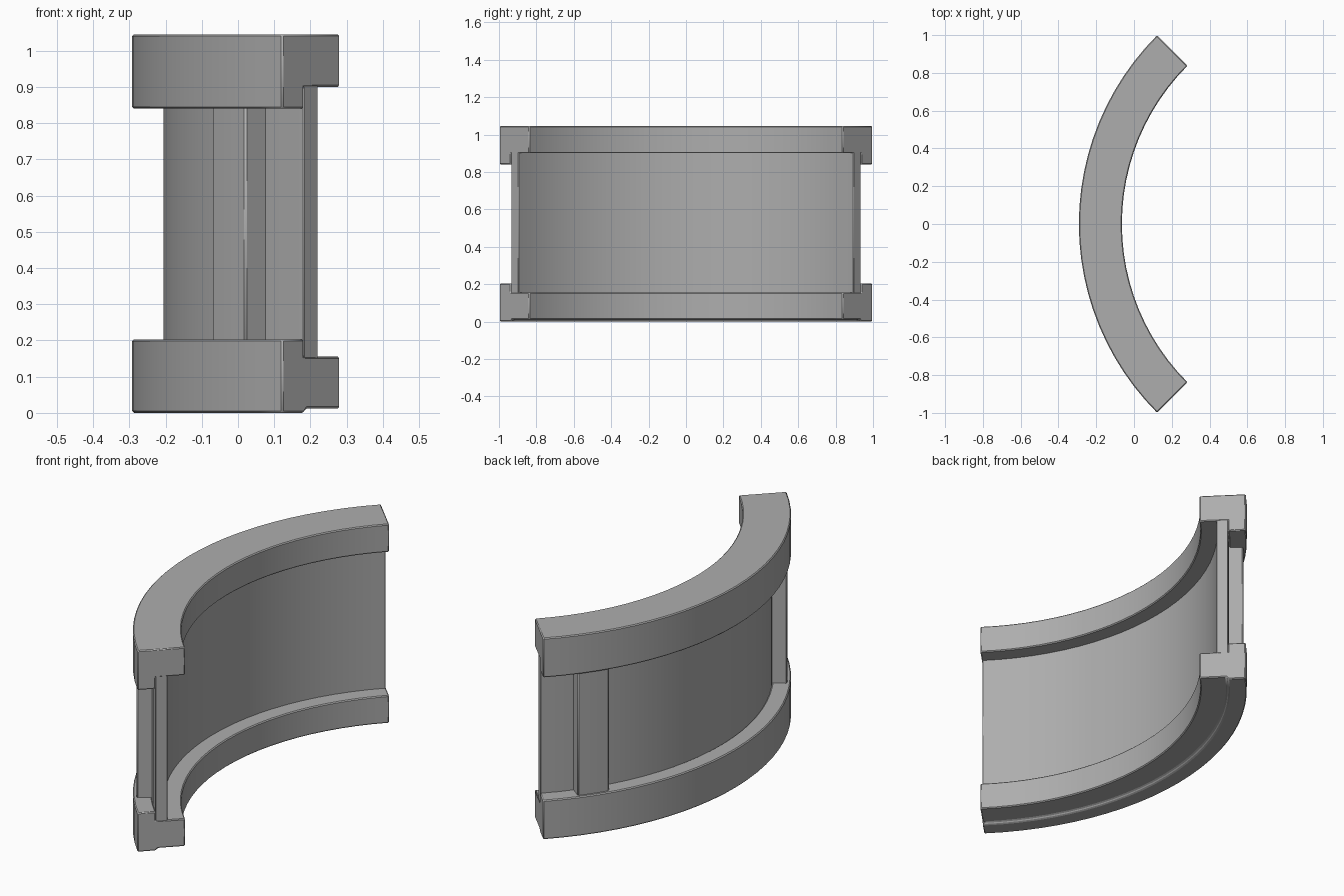
import bpy, bmesh
from math import sin, cos, radians

cube = bpy.data.objects.get("Cube")
if cube:
    bpy.data.objects.remove(cube, do_unlink=True)

CENTER_X = 1.12      # centre of the arc
R_IN, R_WALL_IN, R_WALL, R_POST, R_OUT = 1.184, 1.268, 1.325, 1.396, 1.412
HALF_ANGLE = 45
TOP = 1.045

stone = bpy.data.materials.new("grey stone")
stone.use_nodes = True
GREY = (0.42, 0.42, 0.42, 1)
stone.diffuse_color = GREY
bsdf = stone.node_tree.nodes["Principled BSDF"]
bsdf.inputs["Base Color"].default_value = GREY
bsdf.inputs["Roughness"].default_value = 0.8


def sweep(name, profile, start, end, steps, bevel):
    """Sweep a closed (radius, height) profile along the arc, with capped ends."""
    bm = bmesh.new()
    rings = []
    for i in range(steps + 1):
        a = radians(start + (end - start) * i / steps)
        rings.append([bm.verts.new((CENTER_X - r * cos(a), r * sin(a), z))
                      for r, z in profile])
    n = len(profile)
    for a, b in zip(rings, rings[1:]):
        for k in range(n):
            m = (k + 1) % n
            bm.faces.new((a[k], a[m], b[m], b[k]))
    bm.faces.new(rings[0])
    bm.faces.new(rings[-1])
    bmesh.ops.recalc_face_normals(bm, faces=bm.faces)
    mesh = bpy.data.meshes.new(name)
    bm.to_mesh(mesh)
    bm.free()
    mesh.materials.append(stone)
    obj = bpy.data.objects.new(name, mesh)
    bpy.context.collection.objects.link(obj)
    mod = obj.modifiers.new("worn edges", 'BEVEL')
    mod.width = bevel
    mod.segments = 1
    mod.limit_method = 'ANGLE'
    mod.angle_limit = radians(40)
    bpy.ops.object.select_all(action='DESELECT')
    obj.select_set(True)
    bpy.context.view_layer.objects.active = obj
    bpy.ops.object.shade_smooth_by_angle(angle=radians(30))
    return obj


def box(r0, r1, z0, z1):
    return [(r0, z0), (r1, z0), (r1, z1), (r0, z1)]


# Bottom rail: tall outer lip, lower inner ledge, slightly raised inner underside
base = [(R_IN, 0.012), (R_WALL - 0.01, 0.012), (R_WALL, 0), (R_OUT, 0),
        (R_OUT, 0.203), (R_WALL, 0.203), (R_WALL, 0.155), (R_IN, 0.155)]
sweep("bottom_rail", base, -HALF_ANGLE, HALF_ANGLE, 24, 0.005)

# Top rail: outer lip hangs below the inner edge
cap = [(R_IN, 0.9), (R_WALL, 0.9), (R_WALL, 0.84), (R_OUT, 0.84),
       (R_OUT, TOP), (R_IN, TOP)]
sweep("top_rail", cap, -HALF_ANGLE, HALF_ANGLE, 24, 0.005)

# Curved wall panel between the rails
sweep("wall_panel", box(R_WALL_IN, R_WALL, 0.14, 0.92),
      -HALF_ANGLE + 0.1, HALF_ANGLE - 0.1, 24, 0.003)

# Raised outer post near each end
for side, name in ((1, "back_post"), (-1, "front_post")):
    sweep(name, box(R_WALL - 0.01, R_POST, 0.19, 0.85),
          side * 31.5, side * 38, 3, 0.006)
